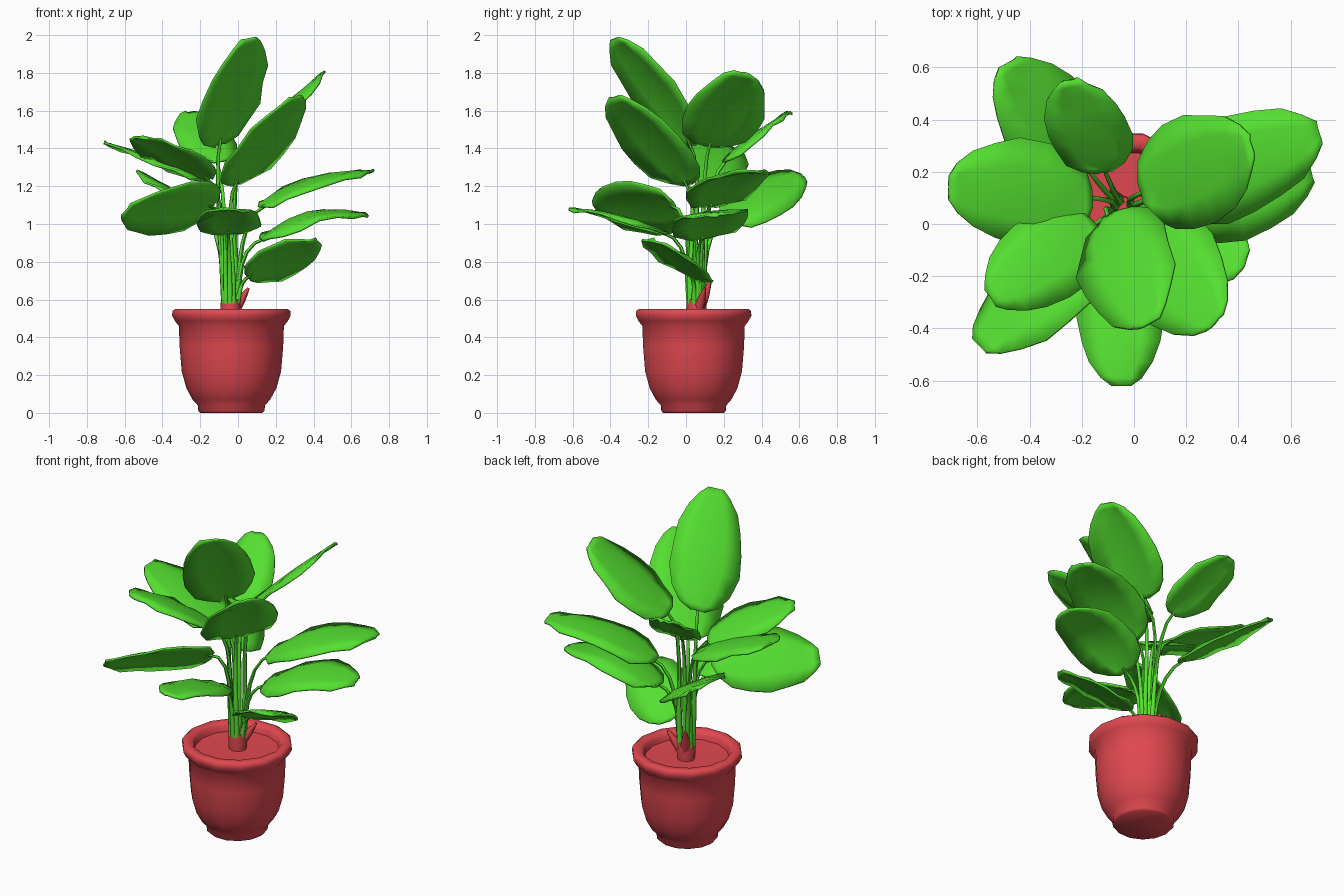
import bpy, bmesh, math, random
from mathutils import Vector

if "Cube" in bpy.data.objects:
    bpy.data.objects.remove(bpy.data.objects["Cube"])

random.seed(4)


def material(name, color):
    m = bpy.data.materials.new(name)
    m.diffuse_color = color
    m.use_nodes = True
    m.node_tree.nodes["Principled BSDF"].inputs["Base Color"].default_value = m.diffuse_color
    return m


RED = material("red_clay", (0.75, 0.065, 0.08, 1))
GREEN = material("leaf_green", (0.09, 0.74, 0.03, 1))


def finish(name, bm, mat, angle=60):
    bmesh.ops.recalc_face_normals(bm, faces=bm.faces)
    mesh = bpy.data.meshes.new(name)
    bm.to_mesh(mesh)
    bm.free()
    mesh.materials.append(mat)
    ob = bpy.data.objects.new(name, mesh)
    bpy.context.collection.objects.link(ob)
    bpy.ops.object.select_all(action='DESELECT')
    ob.select_set(True)
    bpy.context.view_layer.objects.active = ob
    bpy.ops.object.shade_smooth_by_angle(angle=math.radians(angle))
    return ob


def lathe(name, profile, center, sides, mat):
    """Spin an (r, z) profile that starts and ends on the axis."""
    bm = bmesh.new()
    rings = []
    for r, z in profile:
        if r == 0:
            rings.append([bm.verts.new((center[0], center[1], z))] * sides)
        else:
            rings.append([bm.verts.new((center[0] + r * math.cos(2 * math.pi * i / sides),
                                        center[1] + r * math.sin(2 * math.pi * i / sides), z))
                          for i in range(sides)])
    for a, b in zip(rings, rings[1:]):
        for i in range(sides):
            j = (i + 1) % sides
            bm.faces.new(list(dict.fromkeys((a[i], a[j], b[j], b[i]))))
    return finish(name, bm, mat)


def tube(name, points, radii, sides, mat):
    """Tapered capped tube along a mostly upward path."""
    bm = bmesh.new()
    rings = []
    for k, (p, r) in enumerate(zip(points, radii)):
        d = (points[min(k + 1, len(points) - 1)] - points[max(k - 1, 0)]).normalized()
        u = d.cross(Vector((0.31, 0.95, 0))).normalized()
        v = d.cross(u)
        rings.append([bm.verts.new(p + r * (u * math.cos(a) + v * math.sin(a)))
                      for a in (2 * math.pi * i / sides for i in range(sides))])
    for a, b in zip(rings, rings[1:]):
        for i in range(sides):
            j = (i + 1) % sides
            bm.faces.new((a[i], a[j], b[j], b[i]))
    bm.faces.new(rings[0])
    bm.faces.new(rings[-1])
    return finish(name, bm, mat)


# blade outline: position along the leaf, share of half width
OUTLINE = [(0, .2), (.05, .55), (.16, .85), (.32, 1), (.5, 1), (.68, .9),
           (.83, .7), (.94, .45), (1, .22)]


def leaf(name, base, tip, side, arch):
    """Arched blade with drooping, slightly wavy edges."""
    base, tip, side = Vector(base), Vector(tip), Vector(side)
    normal = (tip - base).cross(side).normalized()
    if normal.z < 0:
        normal, side = -normal, -side
    bm = bmesh.new()
    rows = []
    for t, w in OUTLINE:
        mid = base.lerp(tip, t) + normal * arch * math.sin(math.pi * t)
        row = []
        for s in (-1, -.5, 0, .5, 1):
            droop = -0.13 * side.length * (s * w) ** 2
            wave = random.uniform(-.012, .012) * abs(s)
            row.append(bm.verts.new(mid + side * (s * w * random.uniform(.96, 1.04))
                                    + normal * (droop + wave)))
        rows.append(row)
    for a, b in zip(rows, rows[1:]):
        for i in range(4):
            bm.faces.new((a[i], a[i + 1], b[i + 1], b[i]))
    ob = finish(name, bm, GREEN)
    mod = ob.modifiers.new("thickness", 'SOLIDIFY')
    mod.thickness = 0.012
    mod.offset = 0


# pot with narrow foot, rolled rim and soil disc
lathe("pot", [(0, 0), (.165, 0), (.175, .01), (.178, .04), (.205, .07), (.238, .13), (.263, .22),
              (.274, .35), (.278, .46), (.298, .485), (.314, .515), (.312, .54), (.298, .55),
              (.262, .55), (.245, .53), (.238, .50), (0, .495)], (-.035, .04), 14, RED)

# crown the stalks grow from, with two red sheaths
CROWN = Vector((-.04, .055, .58))
lathe("crown", [(0, .48), (.05, .48), (.054, .55), (.05, .60), (0, .61)], CROWN, 8, RED)
for n, end in enumerate([(.055, .10, .66), (-.085, .13, .70)]):
    e = Vector(end)
    a = CROWN + (e - CROWN) * .2 - Vector((0, 0, .06))
    tube(f"sheath_{n + 1}", [a, a.lerp(e, .5), e], [.03, .024, .008], 6, RED)

# leaves: base, tip, half width vector, arch
LEAVES = [
    ((-.17, .20, 1.04), (-.48, .62, 1.25), (.16, .09, -.09), .02),
    ((-.11, .20, 1.33), (-.25, .55, 1.59), (.15, .03, .01), .02),
    ((.03, .12, 1.41), (.45, .30, 1.80), (-.06, .20, -.03), .01),
    ((.12, .12, 1.09), (.71, .35, 1.28), (-.06, .185, .01), .06),
    ((.12, .08, .92), (.68, .20, 1.05), (-.04, .19, .02), .07),
    ((.05, .03, .72), (.43, -.14, .90), (-.06, -.165, .07), .03),
    ((-.02, .01, 1.21), (.31, -.38, 1.67), (.15, .15, .03), .02),
    ((-.10, .03, 1.42), (.06, -.38, 1.98), (.16, .11, .05), .03),
    ((-.05, -.10, .95), (-.05, -.62, 1.08), (.17, 0, 0), .03),
    ((-.13, -.06, 1.10), (-.59, -.47, 1.07), (.11, -.11, .14), .02),
    ((-.16, .10, 1.22), (-.71, .14, 1.43), (0, .205, 0), .02),
    ((-.15, .00, 1.24), (-.55, -.28, 1.46), (.10, -.14, .03), .03),
]

for n, (base, tip, side, arch) in enumerate(LEAVES, 1):
    leaf(f"leaf_{n}", base, tip, side, arch)
    # stalk: rises from the crown and bends into the blade
    b, axis = Vector(base), Vector(tip) - Vector(base)
    out = Vector((b.x - CROWN.x, b.y - CROWN.y, 0))
    if out.length > .035:
        out = out.normalized() * .035
    p0 = CROWN + out
    rise = b.z - p0.z
    p1 = p0 + Vector((0, 0, rise * .4)) + out * .6
    p3 = b + axis * .06
    p2 = b - axis.normalized() * min(.13, rise * .4)
    pts = [p0 * (1 - t) ** 3 + p1 * 3 * t * (1 - t) ** 2 + p2 * 3 * t * t * (1 - t) + p3 * t ** 3
           for t in (i / 6 for i in range(7))]
    tube(f"stalk_{n}", pts, [.018, .015, .013, .011, .01, .009, .007], 6, GREEN)
